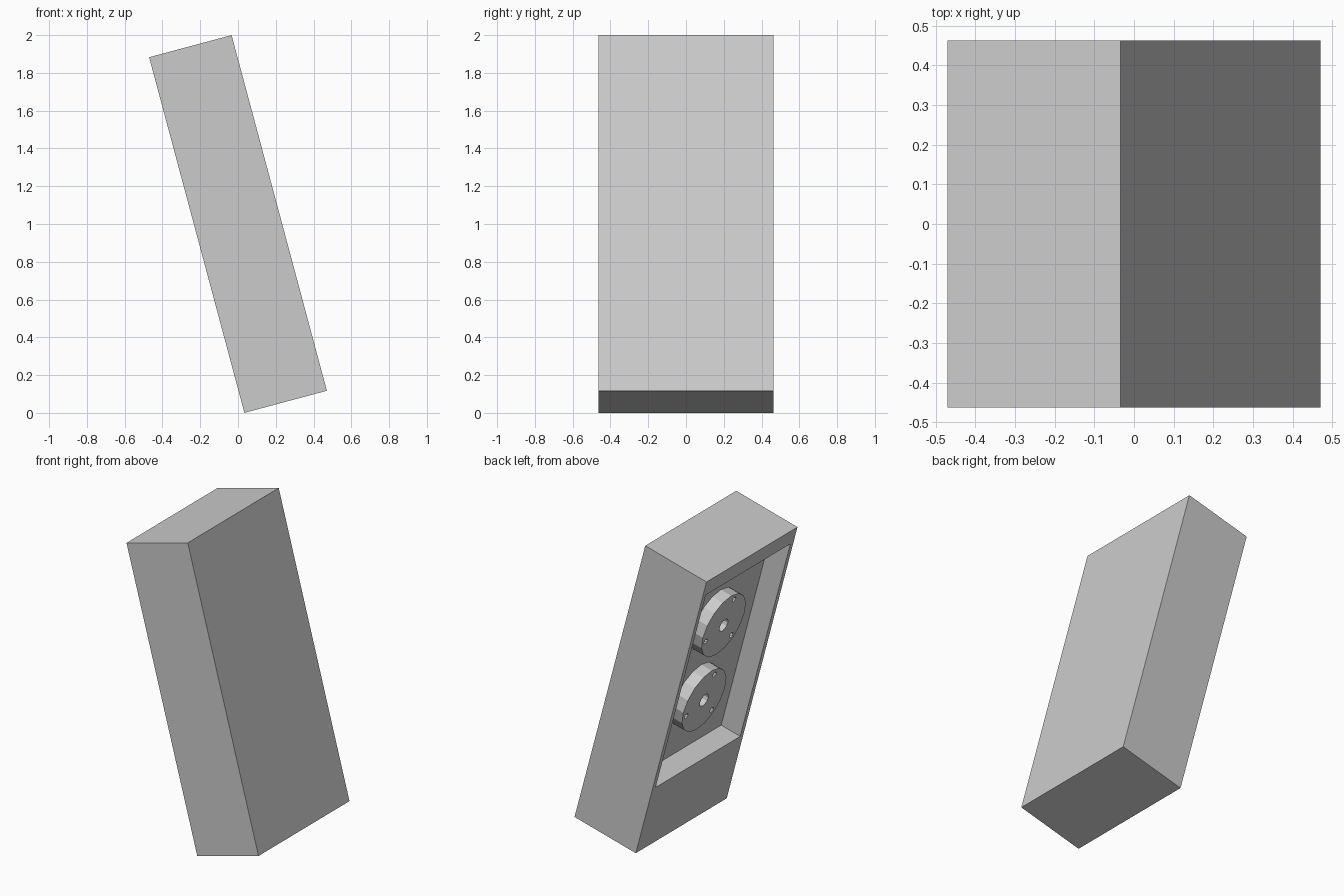
import bpy, bmesh
from math import radians, cos, sin, pi
from mathutils import Matrix, Vector

if "Cube" in bpy.data.objects:
    bpy.data.objects.remove(bpy.data.objects["Cube"])

W, D, L = 0.452, 0.926, 1.949            # thickness, width, length of the slab
DEPTH, DISC_T = 0.14, 0.077              # recess depth, disc thickness
LEAN = Matrix.Translation((0, 0, 1)) @ Matrix.Rotation(radians(-15), 4, 'Y')


def make_case():
    """Leaning slab with a rectangular recess sunk into its -x face."""
    bm = bmesh.new()
    bmesh.ops.create_cube(bm, size=1, matrix=Matrix.Diagonal((W, D, L, 1)))
    face = min(bm.faces, key=lambda f: f.calc_center_median().x)
    bmesh.ops.inset_individual(bm, faces=[face], thickness=0.046)
    for v in face.verts:                 # taller margin at the foot than the head
        v.co.z = L / 2 - 0.107 if v.co.z > 0 else L / 2 - 1.49
    floor = bmesh.ops.extrude_discrete_faces(bm, faces=[face])['faces'][0]
    bmesh.ops.translate(bm, verts=floor.verts, vec=(DEPTH, 0, 0))
    bmesh.ops.recalc_face_normals(bm, faces=bm.faces)
    me = bpy.data.meshes.new('case')
    bm.to_mesh(me)
    bm.free()
    ob = bpy.data.objects.new('case', me)
    bpy.context.collection.objects.link(ob)
    ob.matrix_world = LEAN


def add_circle(curve, x, y, r, sides):
    sp = curve.splines.new('POLY')
    sp.points.add(sides - 1)
    for i, p in enumerate(sp.points):
        a = 2 * pi * i / sides
        p.co = (x + r * cos(a), y + r * sin(a), 0, 1)
    sp.use_cyclic_u = True


def make_disc(name, z):
    """Filled outline with a centre hole and three bolt holes."""
    cu = bpy.data.curves.new(name, 'CURVE')
    cu.dimensions, cu.fill_mode, cu.extrude = '2D', 'BOTH', DISC_T / 2
    add_circle(cu, 0, 0, 0.212, 16)
    add_circle(cu, 0, 0, 0.042, 12)
    for deg in (75, 195, 315):
        a = radians(deg)
        add_circle(cu, 0.172 * cos(a), 0.172 * sin(a), 0.018, 8)
    ob = bpy.data.objects.new(name, cu)
    bpy.context.collection.objects.link(ob)
    # disc axis points out of the recess (-x)
    turn = Matrix(((0, 0, -1), (-1, 0, 0), (0, 1, 0))).to_4x4()
    spot = Matrix.Translation((-W / 2 + DEPTH - DISC_T / 2, 0, z))
    ob.matrix_world = LEAN @ spot @ turn
    bpy.ops.object.select_all(action='DESELECT')
    ob.select_set(True)
    bpy.context.view_layer.objects.active = ob
    bpy.ops.object.convert(target='MESH')
    bpy.ops.object.shade_flat()


make_case()
make_disc('upper_disc', L / 2 - 0.545)
make_disc('lower_disc', L / 2 - 1.083)
